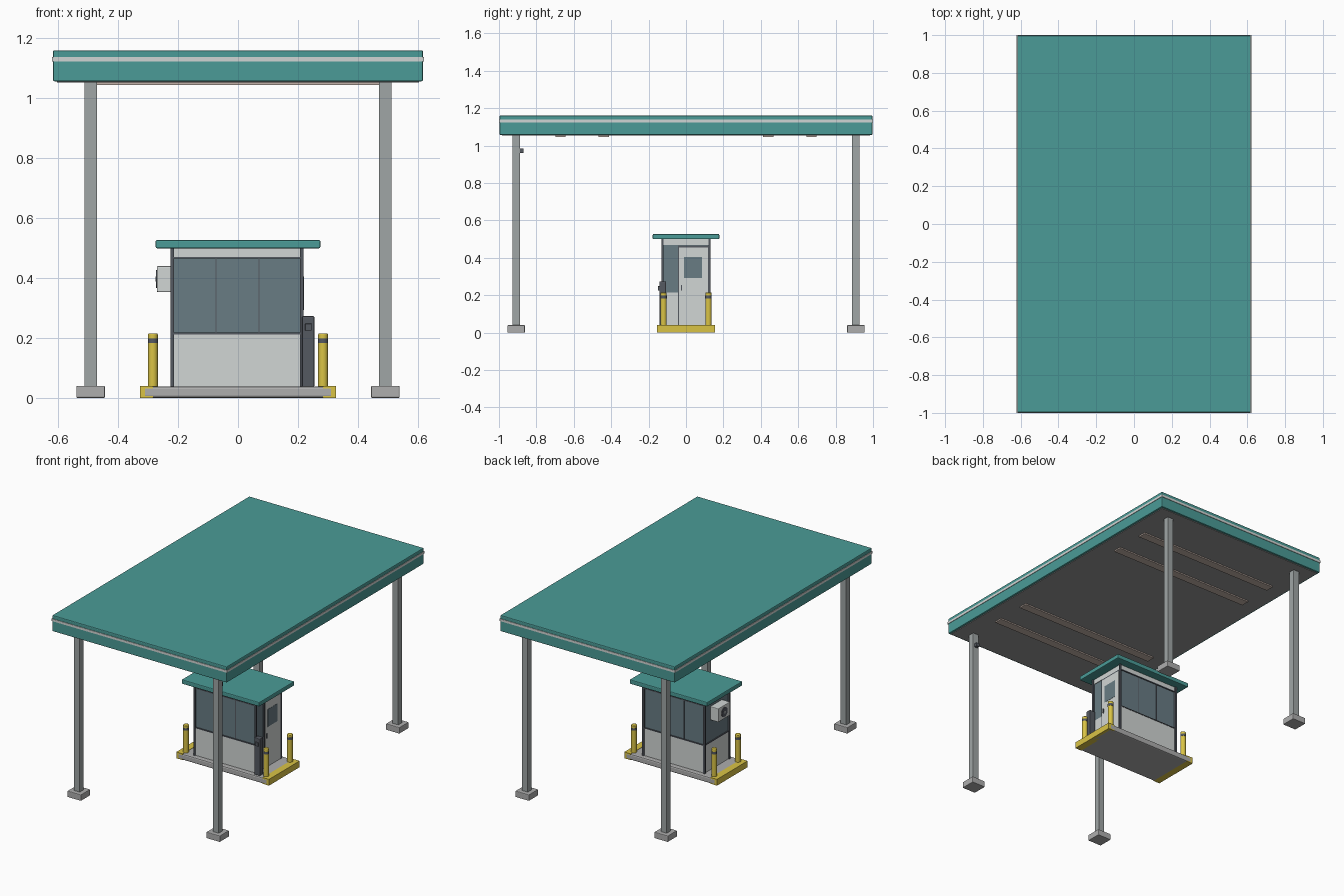
import bpy, math


def material(name, r, g, b):
    m = bpy.data.materials.new(name)
    m.diffuse_color = (r, g, b, 1)
    return m


TEAL = material("teal", 0.07, 0.33, 0.31)
YELLOW = material("yellow", 0.70, 0.55, 0.06)
GLASS = material("glass", 0.14, 0.20, 0.23)
WALL = material("wall", 0.64, 0.67, 0.66)
STEEL = material("steel", 0.35, 0.38, 0.38)
CONCRETE = material("concrete", 0.42, 0.42, 0.42)
DARK = material("dark", 0.09, 0.10, 0.12)
SOFFIT = material("soffit", 0.30, 0.30, 0.30)
LAMP = material("lamp", 0.55, 0.45, 0.40)


def box(name, x0, x1, y0, y1, z0, z1, mat, bevel=0.0):
    bpy.ops.mesh.primitive_cube_add(
        size=1, location=((x0 + x1) / 2, (y0 + y1) / 2, (z0 + z1) / 2))
    o = bpy.context.object
    o.name = name
    o.scale = (x1 - x0, y1 - y0, z1 - z0)
    bpy.ops.object.transform_apply(location=False, rotation=False, scale=True)
    o.data.materials.append(mat)
    if bevel:
        b = o.modifiers.new("bevel", 'BEVEL')
        b.width = bevel
        b.segments = 2
    return o


def cylinder(name, r, depth, loc, mat, bevel=0.0, rot=(0, 0, 0)):
    bpy.ops.mesh.primitive_cylinder_add(
        vertices=24, radius=r, depth=depth, location=loc, rotation=rot)
    o = bpy.context.object
    o.name = name
    o.data.materials.append(mat)
    bpy.ops.object.shade_smooth_by_angle(angle=math.radians(40))
    if bevel:
        b = o.modifiers.new("bevel", 'BEVEL')
        b.width = bevel
        b.segments = 2
    return o


# Canopy with trim stripe, soffit and lamps
box("canopy", -0.618, 0.618, -0.997, 0.997, 1.057, 1.16, TEAL, 0.005)
box("canopy_stripe", -0.621, 0.621, -1, 1, 1.123, 1.138, WALL)
box("canopy_soffit", -0.605, 0.605, -0.985, 0.985, 1.053, 1.06, SOFFIT)
for y in (-0.67, -0.44, 0.44, 0.67):
    box("canopy_lamp", -0.5, 0.5, y - 0.027, y + 0.027, 1.045, 1.055, LAMP)

# Columns on concrete footings
for sx in (-1, 1):
    for sy in (-1, 1):
        x, y = sx * 0.492, sy * 0.908
        box("column", x - 0.021, x + 0.021, y - 0.02, y + 0.02, 0.035, 1.056, STEEL, 0.002)
        box("column_footing", x - 0.048, x + 0.048, y - 0.047, y + 0.047, 0, 0.04, CONCRETE, 0.004)
box("column_sensor", 0.48, 0.504, -0.89, -0.868, 0.96, 0.984, DARK, 0.002)

# Island with yellow ends and bollards
box("island", -0.318, 0.318, -0.1555, 0.1555, 0, 0.038, CONCRETE, 0.008)
for sx in (-1, 1):
    a, b = sorted((sx * 0.283, sx * 0.328))
    box("island_end", a, b, -0.155, 0.155, 0, 0.04, YELLOW)
    for sy in (-1, 1):
        x, y = sx * 0.284, sy * 0.12
        cylinder("bollard", 0.0165, 0.18, (x, y, 0.125), YELLOW, 0.004)
        cylinder("bollard_band", 0.0172, 0.015, (x, y, 0.19), DARK)

# Booth shell
box("booth_lower_wall", -0.218, 0.213, -0.125, 0.125, 0.035, 0.215, WALL)
box("booth_glass", -0.214, 0.209, -0.121, 0.121, 0.215, 0.47, GLASS)
box("booth_frieze", -0.218, 0.213, -0.125, 0.125, 0.468, 0.502, WALL)
box("booth_roof", -0.275, 0.275, -0.178, 0.178, 0.499, 0.527, TEAL, 0.005)

# Window frames: corner posts, sills, heads and mullions
for x in (-0.219, 0.213):
    for y in (-0.125, 0.125):
        box("corner_post", x - 0.006, x + 0.006, y - 0.006, y + 0.006, 0.035, 0.5, DARK)
for z in (0.215, 0.468):
    for y in (-0.124, 0.124):
        box("window_rail", -0.218, 0.213, y - 0.003, y + 0.003, z - 0.003, z + 0.003, DARK)
    box("side_window_rail", -0.22, -0.214, -0.124, 0.124, z - 0.003, z + 0.003, DARK)
for y in (-0.122, 0.122):
    for x in (-0.073, 0.07):
        box("mullion", x - 0.002, x + 0.002, y - 0.003, y + 0.003, 0.215, 0.468, DARK)

# Door on the right side
box("door_frame", 0.205, 0.216, -0.044, 0.125, 0.038, 0.466, DARK)
box("door", 0.208, 0.219, -0.037, 0.118, 0.04, 0.456, WALL)
box("door_window", 0.21, 0.2205, -0.012, 0.085, 0.293, 0.405, GLASS)
box("door_handle", 0.215, 0.226, -0.028, -0.021, 0.225, 0.255, DARK, 0.002)

# Payment terminal beside the booth
box("terminal", 0.214, 0.255, -0.143, -0.107, 0.036, 0.273, DARK, 0.004)
box("terminal_reader", 0.224, 0.246, -0.15, -0.14, 0.225, 0.248, DARK, 0.002)

# Wall cooler on the left side
box("cooler", -0.271, -0.212, -0.06, 0.06, 0.353, 0.44, WALL, 0.004)
cylinder("cooler_fan", 0.03, 0.004, (-0.272, 0, 0.397), DARK, 0, (0, math.pi / 2, 0))
cylinder("cooler_hub", 0.009, 0.005, (-0.2735, 0, 0.397), STEEL, 0, (0, math.pi / 2, 0))
